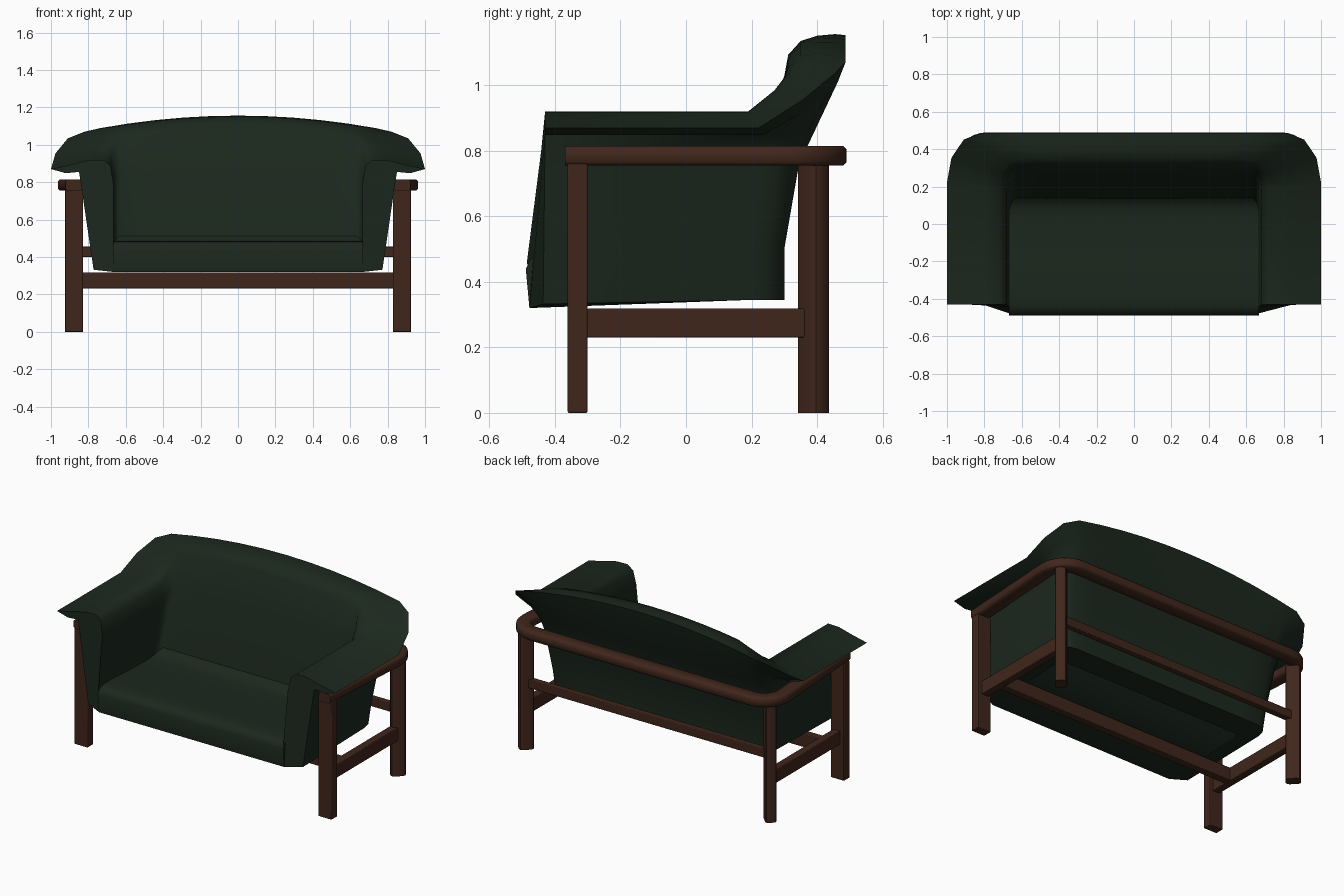
import bpy, bmesh, math
from mathutils import Vector

if "Cube" in bpy.data.objects:
    bpy.data.objects.remove(bpy.data.objects["Cube"])


def material(name, rgb):
    m = bpy.data.materials.new(name)
    m.diffuse_color = (*rgb, 1)
    m.use_nodes = True
    m.node_tree.nodes["Principled BSDF"].inputs["Base Color"].default_value = m.diffuse_color
    return m


GREEN = material("dark green upholstery", (0.0110, 0.0205, 0.0125))
WOOD = material("dark brown wood", (0.051, 0.0195, 0.0115))


def finish(bm, name, mat, mirror=False, angle=35, bevel=0):
    bmesh.ops.recalc_face_normals(bm, faces=bm.faces)
    me = bpy.data.meshes.new(name)
    bm.to_mesh(me)
    bm.free()
    me.materials.append(mat)
    ob = bpy.data.objects.new(name, me)
    bpy.context.collection.objects.link(ob)
    bpy.ops.object.select_all(action='DESELECT')
    ob.select_set(True)
    bpy.context.view_layer.objects.active = ob
    bpy.ops.object.shade_smooth_by_angle(angle=math.radians(angle))
    if bevel:
        b = ob.modifiers.new("soft edges", 'BEVEL')
        b.width, b.segments = bevel, 2
    if mirror:
        md = ob.modifiers.new("mirror", 'MIRROR')
        md.use_clip = True
        md.merge_threshold = 0.0005
    return ob


def loft(sections, cap_start=True, cap_end=False):
    """Skin a list of closed cross-sections."""
    bm = bmesh.new()
    rings = [[bm.verts.new(p) for p in s] for s in sections]
    n = len(rings[0])
    for a, b in zip(rings, rings[1:]):
        for k in range(n):
            j = (k + 1) % n
            bm.faces.new((a[k], a[j], b[j], b[k]))
    if cap_start:
        bm.faces.new(rings[0])
    if cap_end:
        bm.faces.new(rings[-1])
    return bm


def box(name, center, size, rot=0, mirror=False, chamfer=0):
    bm = bmesh.new()
    bmesh.ops.create_cube(bm, size=1)
    c, s = math.cos(rot), math.sin(rot)
    for v in bm.verts:
        x, y, z = (v.co[i] * size[i] for i in range(3))
        v.co = Vector((c * x - s * y, s * x + c * y, z)) + Vector(center)
    if chamfer:  # cut the upright corners
        upright = [e for e in bm.edges
                   if abs(e.verts[0].co.z - e.verts[1].co.z) > .1]
        bmesh.ops.bevel(bm, geom=upright, offset=chamfer, segments=2,
                        profile=.5, affect='EDGES')
    return finish(bm, name, WOOD, mirror, bevel=0 if chamfer else .004)


# --- upholstered wall: arm, corner and back, swept round half the sofa ---
# each row: arm x, arm z, back y, back z, corner radius x, corner radius y, front y
PROFILE = [
    (.772, .332, .300, .345, .08, .10, -.436),   # outer bottom
    (.797, .500, .300, .500, .08, .10, -.434),
    (.835, .760, .345, .760, .10, .12, -.431),
    (.850, .855, .392, .855, .12, .16, -.430),
    (.920, .848, .463, 1.000, .16, .23, -.430),
    (1.00, .870, .487, 1.070, .18, .265, -.430),  # flared rim
    (.900, .892, .455, 1.073, .16, .25, -.430),
    (.800, .918, .400, 1.068, .14, .21, -.430),
    (.720, .920, .350, 1.052, .10, .16, -.430),
    (.682, .888, .312, 1.020, .06, .12, -.432),
    (.667, .800, .270, .850, .04, .08, -.442),
    (.665, .465, .120, .465, .03, .05, -.485),   # inner bottom
    (.665, .320, .120, .345, .03, .05, -.478),
]
RISE = [0, .42, .82, 1]   # how far each corner station has risen to the back
N = len(RISE) - 1


def arch(x, z):
    """Extra height of the back towards the middle."""
    f = min(max((z - .80) / .25, 0), 1)
    return .083 * f * (1 - min(x / .82, 1) ** 2)


sections = [[(x, yf, za) for x, za, y, zb, rx, ry, yf in PROFILE]]
for i, rise in enumerate(RISE):
    t = math.pi / 2 * i / N
    ring = []
    for x, za, y, zb, rx, ry, yf in PROFILE:
        w = 1 if zb < .4 else rise
        px = x - rx + rx * math.cos(t)
        ring.append((px, y - ry + ry * math.sin(t),
                     za + (zb - za) * w + arch(px, zb) * w))
    sections.append(ring)
for f in (.8, .6, .4, .2, 0):
    sections.append([((p[0] - p[4]) * f, p[2],
                      p[3] + arch((p[0] - p[4]) * f, p[3])) for p in PROFILE])
finish(loft(sections), "arms_and_back", GREEN, mirror=True, angle=75)

# --- seat cushion, rolled at the front and curving up into the back ---
SEAT = [(.16, .54), (.128, .50), (.09, .478), (.03, .47), (-.15, .475),
        (-.36, .486), (-.44, .484), (-.475, .468),
        (-.489, .44), (-.478, .32), (.14, .345), (.16, .40)]
finish(loft([[(x, y, z) for y, z in SEAT] for x in (-.667, .667)], True, True),
       "seat", GREEN, angle=75)

# --- bent top rail ---
path = [(.877, -.37), (.914, .25)]
for i in range(9):
    t = math.pi / 2 * i / 8
    path.append((.786 + .132 * math.cos(t), .313 + .132 * math.sin(t)))
path.append((0, .445))
W, H, C = .045, .03, .01
RECT = [(W, H - C), (W - C, H), (C - W, H), (-W, H - C),
        (-W, C - H), (C - W, -H), (W - C, -H), (W, C - H)]
rings = []
for i, p in enumerate(path):
    a, b = Vector(path[max(i - 1, 0)]), Vector(path[min(i + 1, len(path) - 1)])
    d = (b - a).normalized()
    if i == 0:
        d = Vector((0, 1))
    if i >= len(path) - 2:
        d = Vector((-1, 0))
    rings.append([(p[0] + d.y * u, p[1] - d.x * u, .785 + v) for u, v in RECT])
finish(loft(rings), "top_rail", WOOD, mirror=True, angle=50)

# --- legs and stretchers ---
box("front_leg", (.877, -.331, .38), (.096, .06, .76), mirror=True)
box("back_leg", (.877, .389, .38), (.09, .068, .76), rot=math.pi / 4,
    mirror=True, chamfer=.02)
box("side_stretcher", (.872, .037, .274), (.05, .68, .088), mirror=True)
box("front_stretcher", (0, -.17, .274), (1.72, .05, .086))
box("back_stretcher", (0, .387, .428), (1.72, .04, .055))
